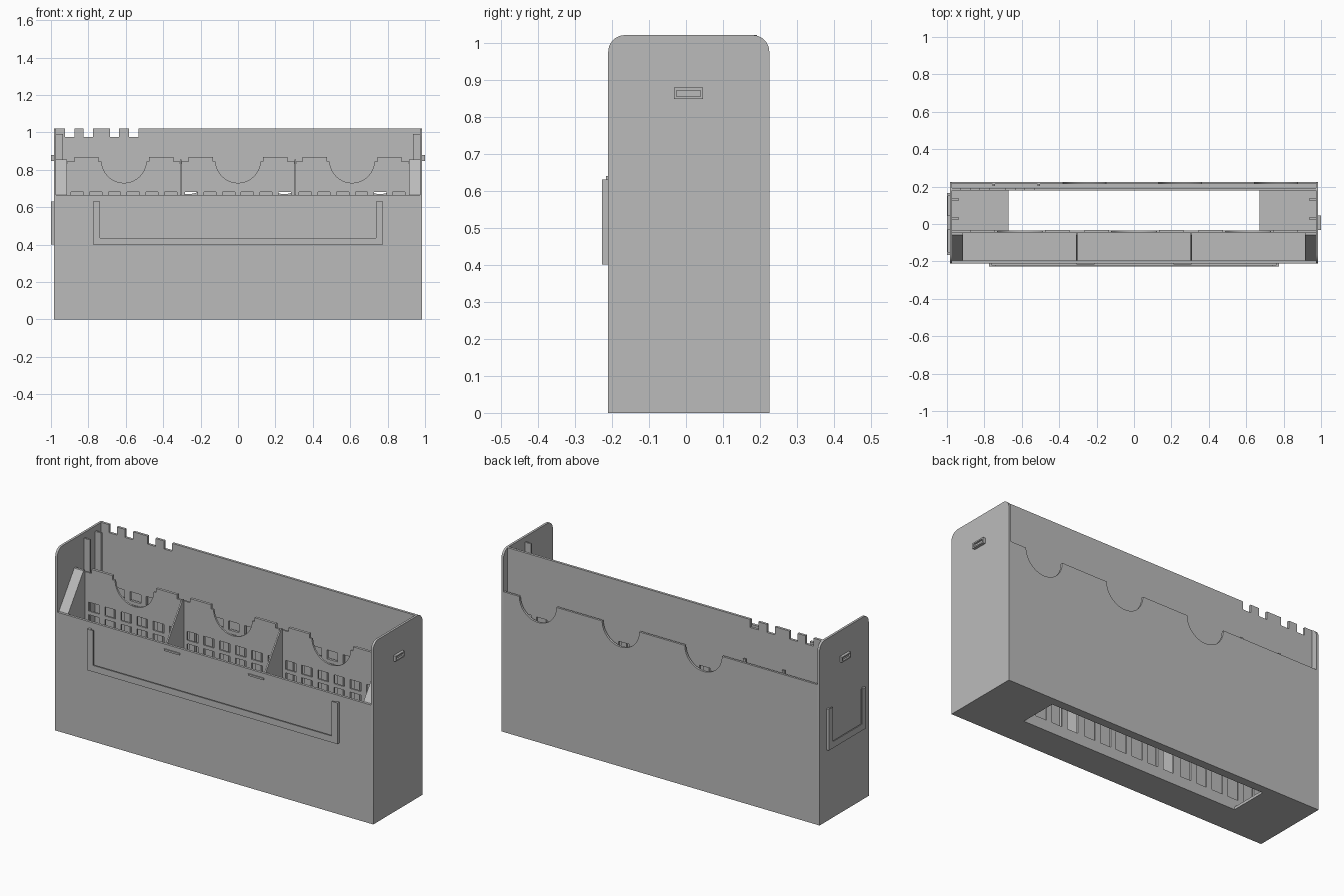
import bpy, bmesh, math
from mathutils import Matrix, Vector

cube = bpy.data.objects.get("Cube")
if cube:
    bpy.data.objects.remove(cube, do_unlink=True)

GREY = bpy.data.materials.new("plain grey")
GREY.use_nodes = True
GREY.diffuse_color = (0.5, 0.5, 0.5, 1)
GREY.node_tree.nodes["Principled BSDF"].inputs["Base Color"].default_value = (0.5, 0.5, 0.5, 1)


def finish(name, bm):
    bmesh.ops.recalc_face_normals(bm, faces=bm.faces)
    me = bpy.data.meshes.new(name)
    bm.to_mesh(me)
    bm.free()
    me.materials.append(GREY)
    ob = bpy.data.objects.new(name, me)
    bpy.context.scene.collection.objects.link(ob)
    return ob


def add_box(bm, x, y, z):
    """Box from three (low, high) pairs."""
    size = Vector([r[1] - r[0] for r in (x, y, z)])
    mid = Vector([(r[1] + r[0]) / 2 for r in (x, y, z)])
    bmesh.ops.create_cube(bm, size=1, matrix=Matrix.Translation(mid) @ Matrix.Diagonal(size).to_4x4())


def boxes(name, items):
    bm = bmesh.new()
    for it in items:
        add_box(bm, *it)
    return finish(name, bm)


def add_drum(bm, x, y, z, r):
    """Cylinder lying along y, used for the thumb cut-outs."""
    m = Matrix.Translation((x, y, z)) @ Matrix.Rotation(math.pi / 2, 4, 'X')
    bmesh.ops.create_cone(bm, cap_ends=True, segments=64, radius1=r, radius2=r, depth=0.2, matrix=m)


def side_prism(name, pts, x0, x1):
    """Extrude a (y, z) outline along x."""
    bm = bmesh.new()
    f = bm.faces.new([bm.verts.new((x0, y, z)) for y, z in pts])
    new = bmesh.ops.extrude_face_region(bm, geom=[f])["geom"]
    bmesh.ops.translate(bm, vec=(x1 - x0, 0, 0), verts=[v for v in new if isinstance(v, bmesh.types.BMVert)])
    return finish(name, bm)


def cut(ob, bm):
    """Cut the shapes in bm out of ob."""
    cutter = finish("cutter", bm)
    mod = ob.modifiers.new("cut", 'BOOLEAN')
    mod.operation, mod.solver, mod.object = 'DIFFERENCE', 'EXACT', cutter
    dg = bpy.context.evaluated_depsgraph_get()
    me = bpy.data.meshes.new_from_object(ob.evaluated_get(dg))
    ob.modifiers.clear()
    ob.data = me
    bpy.data.objects.remove(cutter, do_unlink=True)


W = 0.985            # half width of the body
IN = W - 0.013       # inner face of the side panels
FRONT, BACK = -0.21, 0.225
POCKETS = (-0.61, 0, 0.61)
DIV = (-0.046, -0.036)

# Base with its long opening
base = boxes("base", [((-IN, IN), (FRONT, BACK), (0, 0.015))])
bm = bmesh.new()
add_box(bm, (-0.67, 0.67), (-0.036, 0.178), (-0.1, 0.1))
cut(base, bm)

# Side panels with rounded top corners
R, TOP = 0.045, 1.02
outline = [(FRONT, 0), (BACK, 0)]
for cy, start in ((BACK - R, 0), (FRONT + R, 90)):
    for i in range(9):
        a = math.radians(start + i * 11.25)
        outline.append((cy + R * math.cos(a), TOP - R + R * math.sin(a)))
for name, s in (("left", 1), ("right", -1)):
    side_prism(name + "_side_panel", outline, s * IN, s * W)

# Front wall
boxes("front_wall", [((-IN, IN), (FRONT, -0.196), (0.015, 0.665))])

# Outer back wall with three thumb cut-outs
outer = boxes("outer_back_wall", [((-IN, IN), (0.213, BACK), (0.015, 0.785))])
bm = bmesh.new()
for x in (-0.265, 0.247, 0.76):
    add_drum(bm, x, 0.22, 0.785, 0.115)
cut(outer, bm)
boxes("back_slot_pegs", [((x - 0.007, x + 0.007), (0.203, 0.213), (0.7, 0.8)) for x in (-0.75, -0.51)])


def add_slots(bm, y):
    """Two rows of vertical slots, six columns to a pocket."""
    for p in POCKETS:
        for i in range(6):
            x = p + (i - 2.5) * 0.1
            add_box(bm, (x - 0.033, x + 0.033), (y - 0.05, y + 0.05), (0.06, 0.61))
            add_box(bm, (x - 0.033, x + 0.033), (y - 0.05, y + 0.05), (0.63, 0.68))


# Tall inner back wall, slotted below and notched along the top
inner = boxes("inner_back_wall", [((-IN, IN), (0.178, 0.192), (0.015, 1.02))])
bm = bmesh.new()
add_slots(bm, 0.185)
for x in (-0.9, -0.8, -0.66, -0.557):
    add_box(bm, (x - 0.025, x + 0.025), (0.1, 0.3), (0.975, 1.1))
cut(inner, bm)

# Middle divider with slots and thumb cut-outs
divider = boxes("middle_divider", [((-IN, IN), DIV, (0.015, 0.845))])
bm = bmesh.new()
add_slots(bm, -0.04)
for x in POCKETS:
    add_drum(bm, x, -0.04, 0.85, 0.12)
cut(divider, bm)
boxes("divider_tabs", [((p + s * 0.2 - 0.065, p + s * 0.2 + 0.065), (-0.046, -0.031), (0.843, 0.868))
                       for p in POCKETS for s in (-1, 1)])

# Sloping pocket partitions and end blocks
slope = [(-0.196, 0.015), (-0.046, 0.015), (-0.046, 0.855), (-0.06, 0.855), (-0.196, 0.665)]
for name, x0, x1 in (("right_partition", -0.309, -0.301), ("left_partition", 0.301, 0.309),
                     ("right_end_block", -IN, -0.915), ("left_end_block", 0.915, IN)):
    side_prism(name, slope, x0, x1)

# Guide ribs inside the side panels
boxes("guide_ribs", [(sorted((s * IN, s * 0.935)), (y - 0.005, y + 0.005), (0.015, 0.99))
                     for s in (-1, 1) for y in (0.03, 0.13)])


def label_frame(name, half, wall, out):
    """Open-topped label holder in local x/z, rising along -y from the wall."""
    lo, hi = 0.4, 0.63
    items = []
    for w, y0, y1 in ((0.014, wall, wall - out), (0.036, wall - out * 0.6, wall - out)):
        items.append(((-half, half), (y1, y0), (lo, lo + w)))
        for s in (-1, 1):
            items.append((sorted((s * half, s * (half - w))), (y1, y0), (lo + w, hi)))
    return boxes(name, items)


label_frame("front_label_frame", 0.775, FRONT, 0.017)
side = label_frame("side_label_frame", 0.165, -W, 0.015)
side.data.transform(Matrix.Rotation(-math.pi / 2, 4, 'Z'))

# Small catches above the front label
boxes("front_catches", [((x - 0.048, x + 0.048), (-0.216, FRONT), (0.629, 0.639)) for x in (-0.26, 0.26)])

# Small hollow buttons on both sides
for name, s in (("left", 1), ("right", -1)):
    button = boxes(name + "_side_button", [(sorted((s * W, s)), (-0.032, 0.046), (0.847, 0.878))])
    bm = bmesh.new()
    add_box(bm, sorted((s * 0.99, s * 1.1)), (-0.025, 0.039), (0.854, 0.871))
    cut(button, bm)

# Keep the curves smooth and the edges sharp
bpy.ops.object.select_all(action='DESELECT')
for ob in bpy.context.scene.objects:
    if ob.type == 'MESH':
        ob.select_set(True)
        bpy.context.view_layer.objects.active = ob
bpy.ops.object.shade_smooth_by_angle(angle=math.radians(30))
